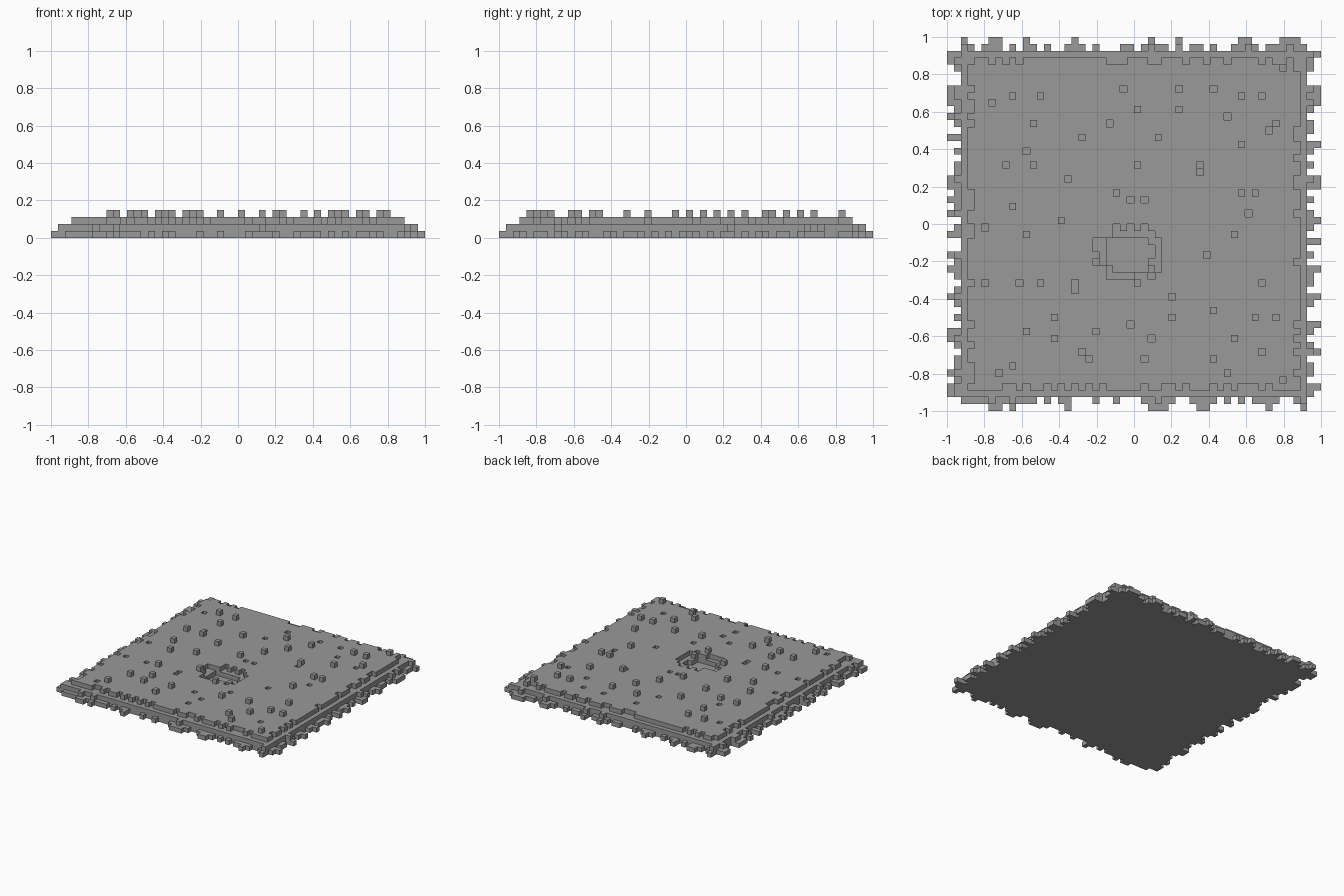
import bpy, bmesh, random
from mathutils import Matrix

random.seed(4)
N = 54                 # cells per side
CELL = 2 / N

old = bpy.data.objects.get("Cube")
if old:
    bpy.data.objects.remove(old, do_unlink=True)

stone = bpy.data.materials.new("stone_grey")
stone.use_nodes = True
grey = (0.32, 0.32, 0.32, 1)
stone.diffuse_color = grey
stone.node_tree.nodes["Principled BSDF"].inputs["Base Color"].default_value = grey

# Ragged outline of each side: '.' flush, '-' one cell out, '=' two cells out
BACK = ".-=-.-==.-.=-.-..-=-.-...--.-=--.=.--.-..-==-.--===-.."
FRONT = "..----==-=---.-.-=...-..-...-===-..-==-.-.-.--=-..-==."
LEFT = "..==-..===-=-.=.-.--==-=-=.-=..=-=-.-=-.-.==-.--=-==.."
RIGHT = "..=--..===-.--.=-.-.==.-.-=-.=.-.=--.=-..=-.-=.--.=-.."
REACH = ".-="

# Pit in the middle: 'o' ledge, '#' floor, rows run from back to front
HOLLOW = ["...o.o.o..", "...oooooo.", "oo######oo", "oo#######o",
          ".o#######o", ".o######oo", "..o#####.o", "..oooo..o."]

# Loose cells by row: columns of raised blocks and of shallow dips
BLOCKS = {49: [48], 45: [9, 13, 42, 45], 43: [27, 33], 41: [12, 47],
          39: [19, 30], 38: [42], 35: [8, 12, 27, 36], 33: [17],
          31: [24, 42, 44], 29: [9], 27: [16], 25: [11, 41], 21: [21],
          18: [13, 27, 45], 14: [38], 13: [15, 32, 44, 47], 11: [11, 21],
          10: [15, 41], 7: [20, 38], 6: [9], 5: [40], 4: [48]}
DIPS = {46: [25, 33, 38], 44: [6], 42: [40], 41: [23], 40: [46], 37: [11],
        34: [36], 30: [26, 28], 28: [43], 26: [5], 22: [37],
        18: [5, 10, 18], 17: [18], 16: [32], 12: [26], 10: [29],
        8: [19, 45], 7: [28], 5: [7]}


def edge_height(depth, reach):
    """Height of a cell that lies depth cells in from the outer limit."""
    if depth < 2:
        if reach < 2 - depth:
            return 0
        return 2 if depth == 1 and reach == 2 and random.random() < 0.4 else 1
    if depth == 2:
        return 2
    return random.choice((2, 3, 3)) if depth == 3 else 3


def cell_height(i, j):
    """Lowest height that the four stepped sides allow at a cell."""
    back = N - 1 - j
    sides = [(i, LEFT[back]), (N - 1 - i, RIGHT[back]),
             (j, FRONT[i]), (back, BACK[i])]
    return min(edge_height(d, REACH.index(c)) for d, c in sides)


def finish(bm, name):
    bmesh.ops.remove_doubles(bm, verts=bm.verts, dist=CELL / 100)
    mesh = bpy.data.meshes.new(name)
    bm.to_mesh(mesh)
    bm.free()
    mesh.materials.append(stone)
    obj = bpy.data.objects.new(name, mesh)
    bpy.context.collection.objects.link(obj)


# Height map of the slab
height = {(i, j): cell_height(i, j) for i in range(N) for j in range(N)}
for j, columns in DIPS.items():
    for i in columns:
        height[i, j] = 2
for r, row in enumerate(HOLLOW):
    for c, mark in enumerate(row):
        if mark != ".":
            height[21 + c, 26 - r] = 2 if mark == "o" else 1

# Slab: tops, undersides and the stepped walls between cells
bm = bmesh.new()


def quad(*corners):
    bm.faces.new([bm.verts.new((x * CELL - 1, y * CELL - 1, z * CELL))
                  for x, y, z in corners])


for (i, j), h in height.items():
    if not h:
        continue
    a, b, c, d = (i, j), (i + 1, j), (i + 1, j + 1), (i, j + 1)
    quad(*[(*p, h) for p in (a, b, c, d)])
    quad(*[(*p, 0) for p in (d, c, b, a)])
    walls = [(a, b, (i, j - 1)), (b, c, (i + 1, j)),
             (c, d, (i, j + 1)), (d, a, (i - 1, j))]
    for p, q, neighbour in walls:
        for z in range(height.get(neighbour, 0), h):
            quad((*p, z), (*q, z), (*q, z + 1), (*p, z + 1))
finish(bm, "stepped_slab")

# Raised blocks standing on the slab
bm = bmesh.new()
for j, columns in BLOCKS.items():
    for i in columns:
        spot = ((i + 0.5) * CELL - 1, (j + 0.5) * CELL - 1, 3.5 * CELL)
        bmesh.ops.create_cube(bm, size=CELL, matrix=Matrix.Translation(spot))
finish(bm, "raised_blocks")
